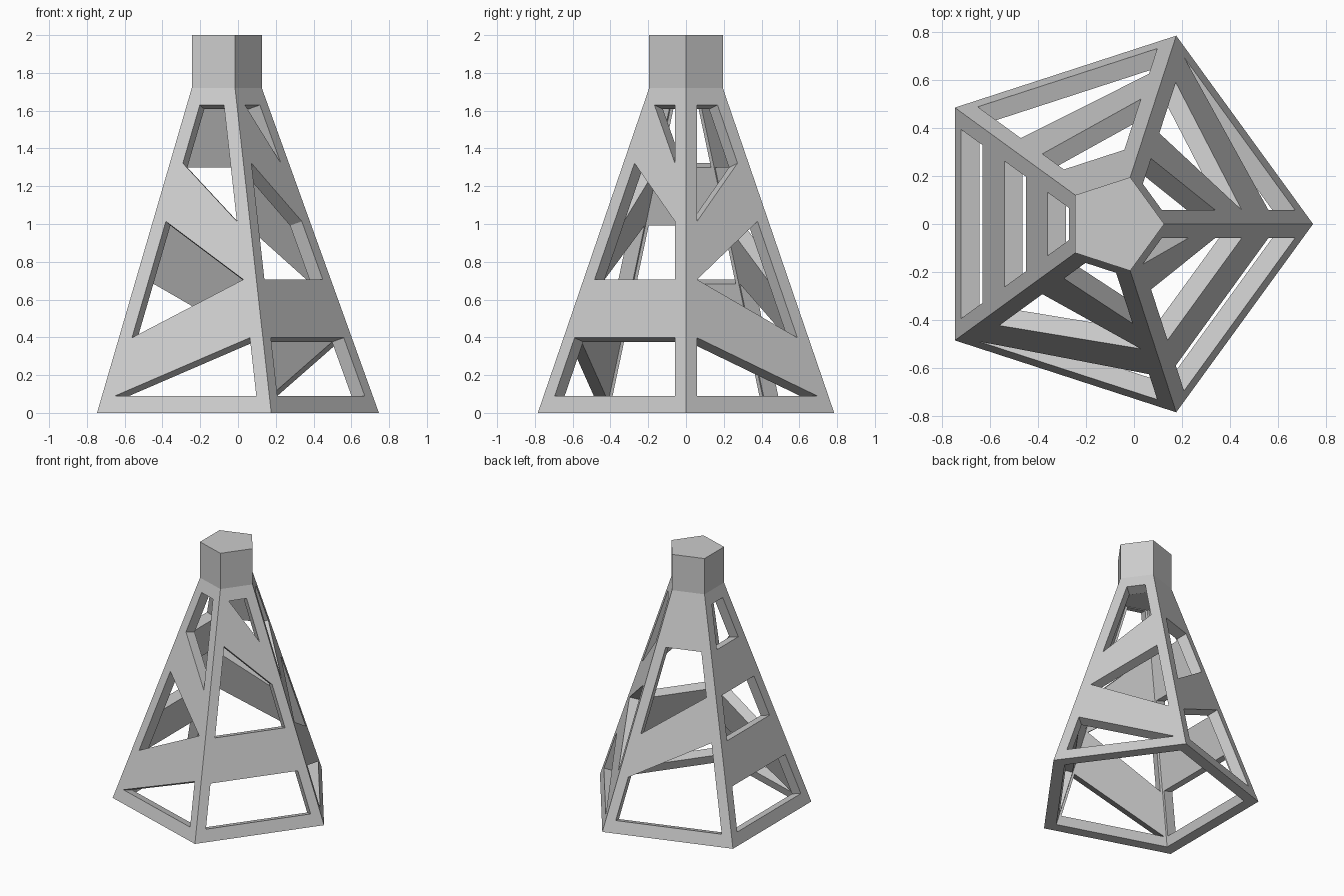
import bpy, bmesh, math
from mathutils import Vector

if "Cube" in bpy.data.objects:
    bpy.data.objects.remove(bpy.data.objects["Cube"])

CX = -0.079                      # pentagon axis, so the bounding box is centred
R0, R1, ZN, ZT = 0.825, 0.205, 1.72, 2.0
T, INSET = 0.08, 0.0725          # wall thickness, leg width
LV = [0.09 + 0.308 * k for k in range(6)]   # opening heights


def radius(z):
    return R0 + (R1 - R0) * z / ZN


def corner(i, r, z):
    a = math.radians(72 * i)
    return Vector((CX + r * math.cos(a), r * math.sin(a), z))


def loft(bm, rings):
    """Closed solid through equal-length rings of points."""
    vs = [[bm.verts.new(p) for p in ring] for ring in rings]
    n = len(vs[0])
    bm.faces.new(vs[0][::-1])
    bm.faces.new(vs[-1])
    for lo, hi in zip(vs, vs[1:]):
        for i in range(n):
            j = (i + 1) % n
            bm.faces.new((lo[i], lo[j], hi[j], hi[i]))


def finish(bm, name):
    bmesh.ops.recalc_face_normals(bm, faces=bm.faces[:])
    me = bpy.data.meshes.new(name)
    bm.to_mesh(me)
    bm.free()
    ob = bpy.data.objects.new(name, me)
    bpy.context.scene.collection.objects.link(ob)
    return ob


def pentagon(r, z):
    return [corner(i, r, z) for i in range(5)]


# Tower body with straight neck
bm = bmesh.new()
loft(bm, [pentagon(R0, 0), pentagon(R1, ZN), pentagon(R1, ZT)])
tower = finish(bm, "lattice_tower")

# Hollow interior
slope = math.atan((R0 - R1) * math.cos(math.radians(36)) / ZN)
dr = T / (math.cos(slope) * math.cos(math.radians(36)))
bm = bmesh.new()
loft(bm, [pentagon(radius(z) - dr, z) for z in (-0.1, 1.612)])
hollow = finish(bm, "hollow_cutter")

# Openings per side: (leg 0 or 1, height level)
SIDES = [
    [[(0, 3), (1, 4), (1, 5), (0, 5)], [(0, 2), (1, 1), (1, 3)], [(0, 0), (1, 0), (0, 1)]],
    [[(0, 0), (1, 0), (1, 2), (0, 1)], [(0, 2), (1, 3), (1, 4), (0, 4)]],
    [[(0, k), (1, k), (1, k + 1), (0, k + 1)] for k in (0, 2, 4)],
    [[(0, 4), (1, 3), (1, 5), (0, 5)], [(1, 2), (0, 3), (0, 1)], [(0, 0), (1, 0), (1, 1)]],
    [[(0, 5), (1, 4), (1, 5)], [(0, 2), (1, 2), (1, 3), (0, 4)],
     [(0, 0), (1, 0), (1, 1), (0, 1)]],
]
bm = bmesh.new()
for i, openings in enumerate(SIDES):
    a, b = corner(i, R0, 0), corner(i + 1, R0, 0)
    along = (b - a).normalized()
    inward = (corner(i, R1, ZN) - a).cross(along).normalized()
    for poly in openings:
        pts = []
        for side, k in poly:
            p = corner(i + side, radius(LV[k]), LV[k])
            pts.append(p + along * (INSET if side == 0 else -INSET))
        loft(bm, [[p - inward * 0.03 for p in pts], [p + inward * 0.09 for p in pts]])
windows = finish(bm, "opening_cutter")

# Cut the body, then drop the cutters
for cutter in (hollow, windows):
    m = tower.modifiers.new(cutter.name, 'BOOLEAN')
    m.operation = 'DIFFERENCE'
    m.solver = 'EXACT'
    m.object = cutter
    cutter.hide_render = True
dg = bpy.context.evaluated_depsgraph_get()
result = bpy.data.meshes.new_from_object(tower.evaluated_get(dg))
tower.modifiers.clear()
tower.data = result
for cutter in (hollow, windows):
    bpy.data.objects.remove(cutter)
